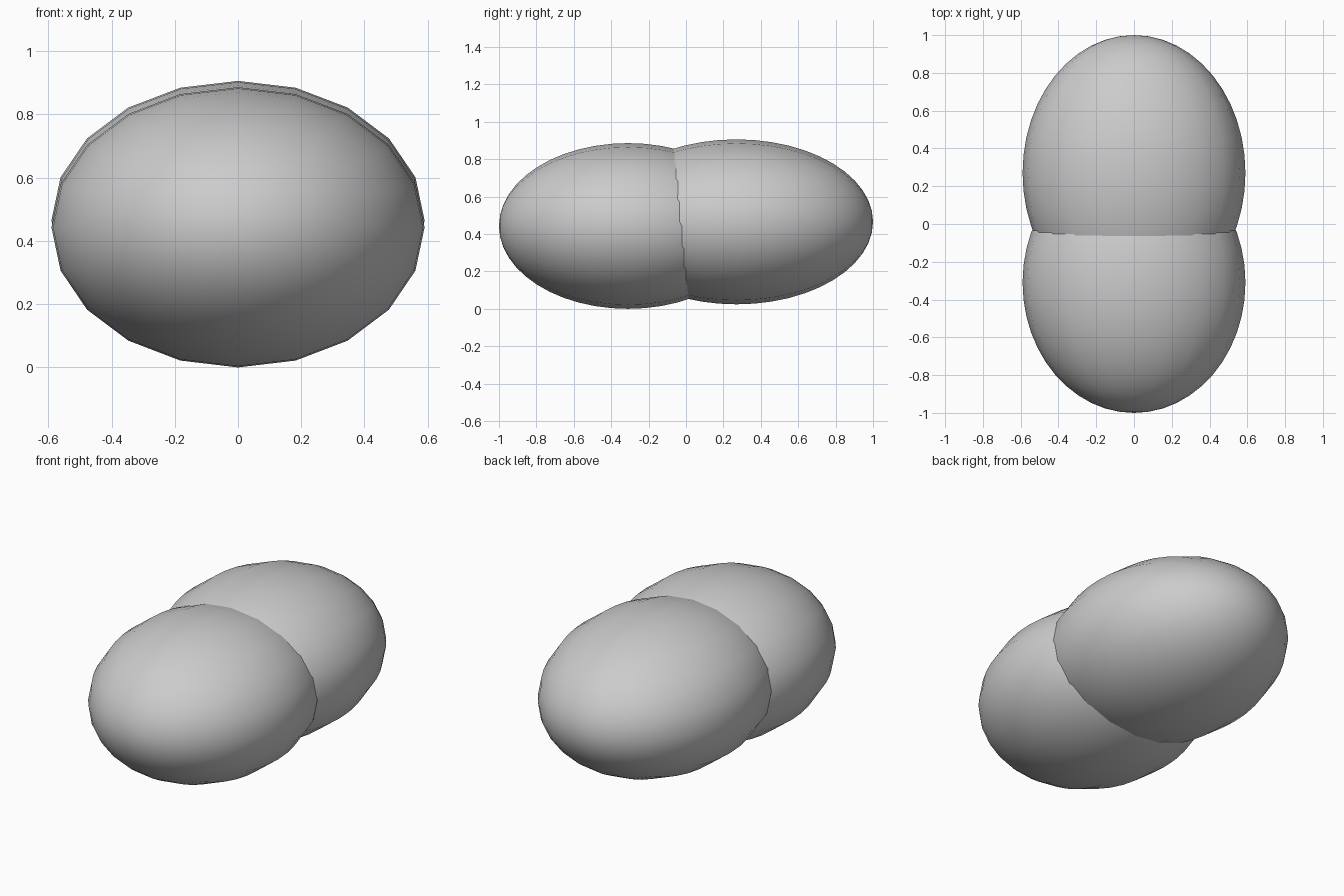
import bpy
from math import pi

if "Cube" in bpy.data.objects:
    bpy.data.objects.remove(bpy.data.objects["Cube"])


def lobe(name, y, z, size):
    # 20-sided ellipsoid with its poles along y
    bpy.ops.mesh.primitive_uv_sphere_add(segments=20, ring_count=24, radius=1)
    ob = bpy.context.object
    ob.name = name
    ob.rotation_euler = (pi / 2, 0, 0)
    bpy.ops.object.transform_apply(location=False, rotation=True, scale=False)
    ob.scale = size
    ob.location = (0, y, z)
    bpy.ops.object.transform_apply(location=False, rotation=False, scale=True)
    bpy.ops.object.shade_smooth()
    return ob


# Front lobe, resting on the ground
lobe("front_lobe", -0.31, 0.443, (0.59, 0.69, 0.443))
# Rear lobe, slightly raised and longer
lobe("rear_lobe", 0.27, 0.465, (0.59, 0.73, 0.441))
